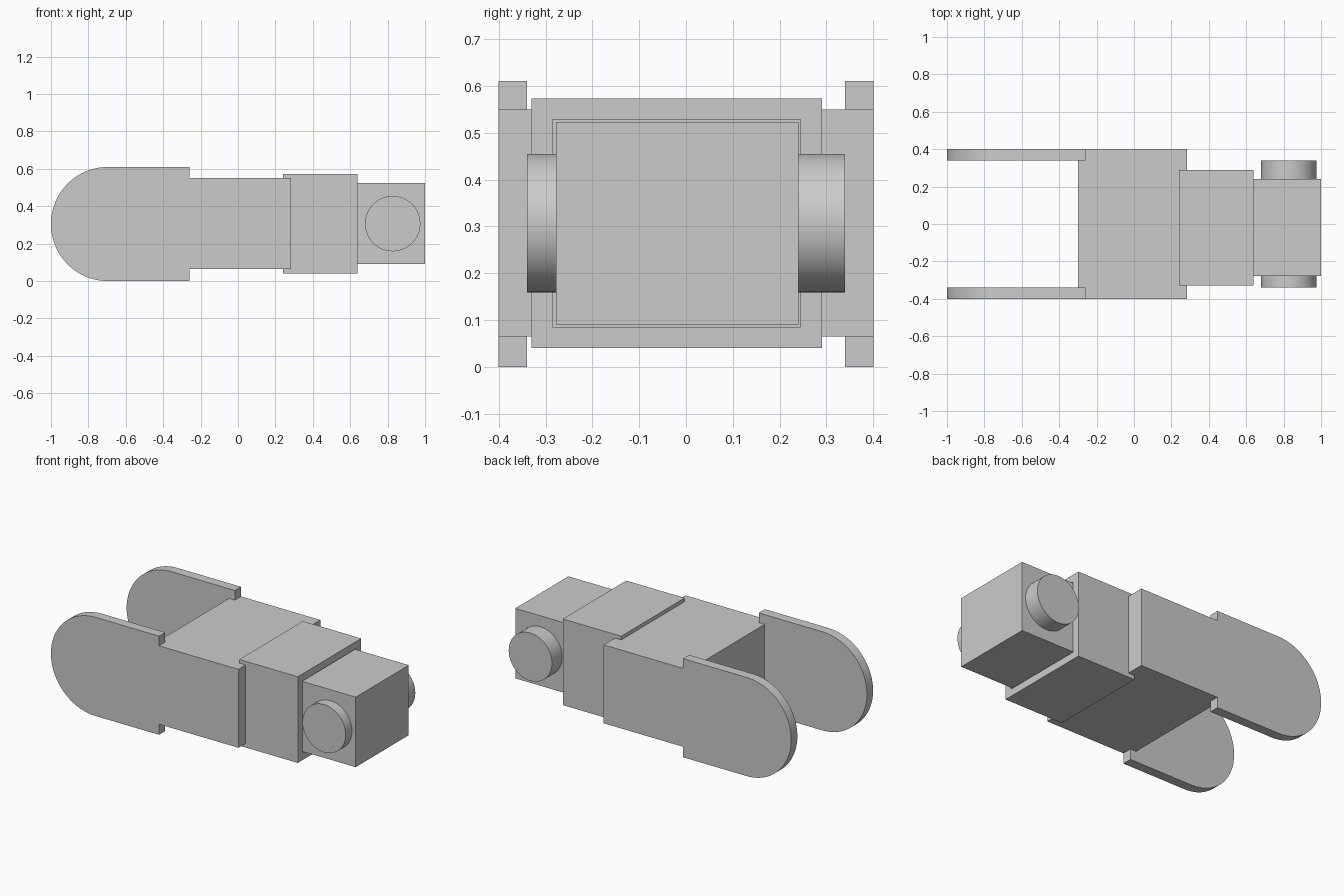
import bpy
import bmesh
import math
from mathutils import Matrix, Vector

default = bpy.data.objects.get("Cube")
if default:
    bpy.data.objects.remove(default, do_unlink=True)

# Single plain grey
grey = bpy.data.materials.new("plain grey")
grey.use_nodes = True
colour = (0.6, 0.6, 0.6, 1)
grey.diffuse_color = colour
grey.node_tree.nodes["Principled BSDF"].inputs["Base Color"].default_value = colour


def finish(name, bm, smooth=False):
    bmesh.ops.recalc_face_normals(bm, faces=bm.faces)
    mesh = bpy.data.meshes.new(name)
    bm.to_mesh(mesh)
    bm.free()
    mesh.materials.append(grey)
    obj = bpy.data.objects.new(name, mesh)
    bpy.context.collection.objects.link(obj)
    if smooth:
        bpy.ops.object.select_all(action='DESELECT')
        obj.select_set(True)
        bpy.context.view_layer.objects.active = obj
        bpy.ops.object.shade_smooth_by_angle(angle=math.radians(30))
    return obj


def box(low, high):
    low, high = Vector(low), Vector(high)
    bm = bmesh.new()
    bmesh.ops.create_cube(bm, size=1, matrix=Matrix.Translation((low + high) / 2)
                          @ Matrix.Diagonal((*(high - low), 1)))
    return bm


def side_plate(name, y0, y1):
    # Rounded outer end, then a step down to the height of the body
    r = 0.305
    points = [(-0.26, 0), (-0.26, 0.065), (0.283, 0.065),
              (0.283, 0.55), (-0.26, 0.55), (-0.26, 2 * r)]
    for i in range(49):
        a = math.pi / 2 + math.pi * i / 48
        points.append((r - 1 + r * math.cos(a), r + r * math.sin(a)))
    bm = bmesh.new()
    face = bm.faces.new([bm.verts.new((x, y0, z)) for x, z in points])
    result = bmesh.ops.extrude_face_region(bm, geom=[face], use_keep_orig=True)
    moved = [v for v in result["geom"] if isinstance(v, bmesh.types.BMVert)]
    bmesh.ops.translate(bm, verts=moved, vec=(0, y1 - y0, 0))
    return finish(name, bm, smooth=True)


# Fork: two side plates with a solid body between them
side_plate("left_fork_plate", 0.34, 0.4)
side_plate("right_fork_plate", -0.4, -0.34)
finish("body_block", box((-0.3, -0.34, 0.065), (0.283, 0.34, 0.55)))

# Collar with a socket sunk into its outer face
bm = box((0.24, -0.33, 0.04), (0.64, 0.29, 0.573))
outer = max(bm.faces, key=lambda f: f.calc_center_median().x)
bmesh.ops.inset_region(bm, faces=[outer], thickness=0.045, use_even_offset=True)
outer = [f for f in bm.faces if f.normal.x > 0.9 and
         abs(f.calc_center_median().y + 0.02) < 0.01 and
         abs(f.calc_center_median().z - 0.3065) < 0.01][0]
bmesh.ops.inset_region(bm, faces=[outer], thickness=0, depth=0)
floor = min((f for f in bm.faces if f.normal.x > 0.9),
            key=lambda f: (f.calc_center_median() - Vector((0.64, -0.02, 0.3065))).length)
bmesh.ops.translate(bm, verts=floor.verts[:], vec=(-0.1, 0, 0))
finish("collar", bm)

# Head block seated in the socket, with a pivot pin through it
finish("head_block", box((0.54, -0.278, 0.09), (1, 0.24, 0.523)))
bm = bmesh.new()
bmesh.ops.create_cone(bm, cap_ends=True, segments=64, radius1=0.148, radius2=0.148,
                      depth=0.68, matrix=Matrix.Translation((0.827, 0, 0.307))
                      @ Matrix.Rotation(math.pi / 2, 4, 'X'))
finish("pivot_pin", bm, smooth=True)
